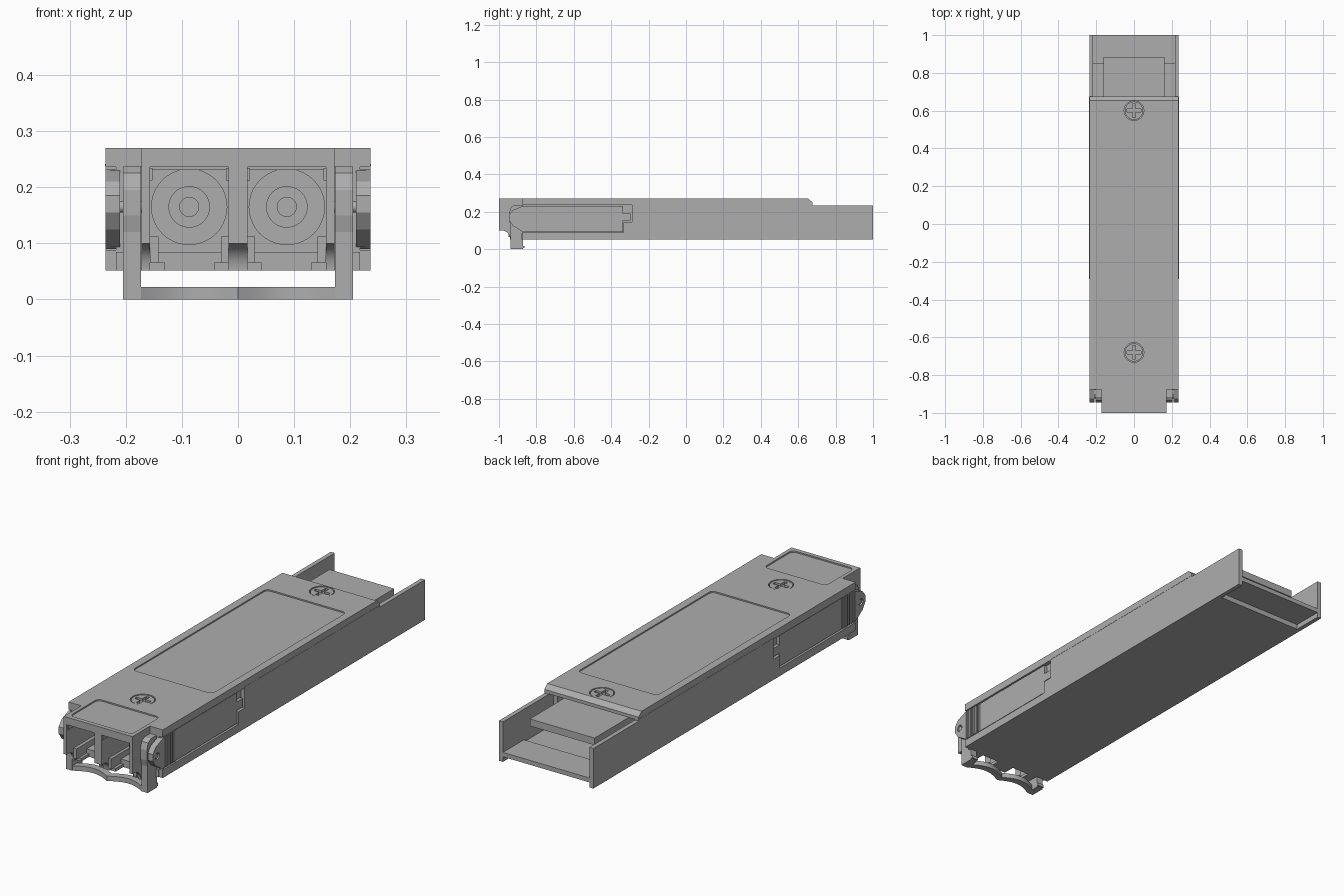
import bpy, bmesh, math
from mathutils import Vector

cube = bpy.data.objects.get("Cube")
if cube:
    bpy.data.objects.remove(cube, do_unlink=True)

metal = bpy.data.materials.new("grey metal")
metal.use_nodes = True
GREY = (0.42, 0.42, 0.42, 1)
metal.diffuse_color = GREY
metal.node_tree.nodes["Principled BSDF"].inputs["Base Color"].default_value = GREY


def prism(name, axis, outline, lo, hi, mirror=False):
    """Extrude a 2D outline along an axis, optionally mirrored across x."""
    def place(p, d):
        return {"x": (d, *p), "y": (p[0], d, p[1]), "z": (*p, d)}[axis]
    bm = bmesh.new()
    face = bm.faces.new([bm.verts.new(place(p, lo)) for p in outline])
    ext = bmesh.ops.extrude_face_region(bm, geom=[face])
    top = [g for g in ext["geom"] if isinstance(g, bmesh.types.BMVert)]
    bmesh.ops.translate(bm, verts=top, vec=Vector(place((0, 0), hi - lo)))
    bmesh.ops.recalc_face_normals(bm, faces=bm.faces)
    mesh = bpy.data.meshes.new(name)
    bm.to_mesh(mesh)
    bm.free()
    obj = bpy.data.objects.new(name, mesh)
    mesh.materials.append(metal)
    bpy.context.collection.objects.link(obj)
    if mirror:
        obj.modifiers.new("mirror", "MIRROR")
    return obj


def box(name, x, y, z, mirror=False):
    return prism(name, "z", [(x[0], y[0]), (x[1], y[0]), (x[1], y[1]), (x[0], y[1])], *z, mirror)


def circle(cx, cy, r, n=40):
    return [(cx + r * math.cos(i * math.tau / n), cy + r * math.sin(i * math.tau / n)) for i in range(n)]


def rounded(hx, y0, y1, r):
    pts = []
    for k, (x, y) in enumerate([(hx - r, y1 - r), (r - hx, y1 - r), (r - hx, y0 + r), (hx - r, y0 + r)]):
        pts += [(x + r * math.cos((k + i / 4) * math.pi / 2), y + r * math.sin((k + i / 4) * math.pi / 2))
                for i in range(5)]
    return pts


def cross(cy, arm, w):
    quarter = [(arm, -w), (arm, w), (w, w)]
    pts = []
    for k in range(4):
        c, s = round(math.cos(k * math.pi / 2)), round(math.sin(k * math.pi / 2))
        pts += [(x * c - y * s, cy + x * s + y * c) for x, y in quarter]
    return pts


def select(obj):
    bpy.ops.object.select_all(action="DESELECT")
    obj.select_set(True)
    bpy.context.view_layer.objects.active = obj


def cut(obj, *cutters):
    select(obj)
    for cutter in cutters:
        mod = obj.modifiers.new("cut", "BOOLEAN")
        mod.operation, mod.solver, mod.object = "DIFFERENCE", "EXACT", cutter
        bpy.ops.object.modifier_apply(modifier=mod.name)
        bpy.data.objects.remove(cutter, do_unlink=True)


def smooth(obj):
    select(obj)
    bpy.ops.object.shade_smooth_by_angle(angle=math.radians(35))


W, NOSE = 0.236, 0.172          # half widths of body and nose
FRONT, SHOULDER, LID_END = -1.0, -0.875, 0.675
TOP, SEAM, BASE = 0.27, 0.236, 0.052
PORT_X, PORT_Z = 0.087, 0.165
SCREWS = (-0.68, 0.6)

# Lid: stepped plate with shallow label recesses, screw wells and chamfered tail
half = [(NOSE, FRONT), (NOSE, SHOULDER), (W, SHOULDER), (W, LID_END)]
lid = prism("lid", "z", half + [(-x, y) for x, y in reversed(half)], SEAM, TOP)
cut(lid,
    prism("label_cutter", "z", rounded(0.2, -0.47, 0.49, 0.02), TOP - 0.006, 0.3),
    prism("nose_label_cutter", "z", rounded(0.155, -0.98, -0.78, 0.02), TOP - 0.006, 0.3),
    *[prism("well_cutter", "z", circle(0, y, 0.052), TOP - 0.012, 0.3) for y in SCREWS],
    prism("tail_cutter", "x", [(0.655, 0.28), (0.655, TOP), (0.676, 0.25), (0.69, 0.25), (0.69, 0.28)], -0.3, 0.3))
for y in SCREWS:
    screw = prism("screw", "z", circle(0, y, 0.048), 0.25, TOP - 0.002)
    cut(screw, prism("slot_cutter", "z", cross(y, 0.036, 0.008), TOP - 0.014, 0.3))
    smooth(screw)

# Lower shell: floor, stepped tail floor and side walls with the latch cut-out
box("floor", (-0.217, 0.217), (-0.88, 0.86), (BASE, 0.085))
box("tail_floor", (-0.217, 0.217), (0.85, 1.0), (0.075, 0.095))
wall = [(SHOULDER, BASE), (1, BASE), (1, 0.233), (LID_END, 0.233), (LID_END, 0.24),
        (-0.29, 0.24), (-0.29, 0.145), (-0.335, 0.145), (-0.335, 0.088), (SHOULDER, 0.088)]
prism("side_wall", "x", wall, 0.216, W, True)
box("seam_groove", (W - 0.004, W + 0.001), (-0.29, LID_END), (0.2375, 0.241), True)
box("inner_wall", (0.195, 0.217), (SHOULDER, 0.64), (0.08, 0.24), True)
box("circuit_board", (-0.162, 0.162), (-0.4, 0.885), (0.185, 0.217))

# Side latches: plate, finger ribs, hooked tab and pointed ear
box("latch_plate", (0.21, 0.232), (-0.78, -0.338), (0.093, 0.232), True)
box("latch_rib_base", (0.21, 0.228), (SHOULDER, -0.78), (0.093, 0.232), True)
for i in range(6):
    y = -0.868 + i * 0.015
    box("latch_rib", (0.22, 0.235), (y, y + 0.009), (0.093, 0.232), True)
box("latch_tab", (0.21, 0.231), (-0.34, -0.296), (0.152, 0.19), True)
ear = prism("latch_ear", "x", [(-0.87, 0.09), (-0.925, 0.125), (-0.945, 0.155), (-0.945, 0.185),
                              (-0.925, 0.21), (-0.87, 0.232)], 0.21, W)
cut(ear, prism("pivot_cutter", "x", circle(-0.913, PORT_Z, 0.015, 24), 0.228, 0.25))
ear.modifiers.new("mirror", "MIRROR")
pin = prism("pivot_pin", "x", circle(-0.913, PORT_Z, 0.01, 24), 0.16, 0.233, True)
smooth(pin)

# Nose: cheeks with a concave lower corner, divider and port linings
curve = [(-0.985 + 0.045 * math.sin(a * math.pi / 12), 0.055 + 0.045 * math.cos(a * math.pi / 12))
         for a in range(7)]
cheek = [(-0.8, SEAM), (FRONT, SEAM), (FRONT, 0.1)] + curve + [(-0.94, BASE), (-0.8, BASE)]
smooth(prism("nose_cheek", "x", cheek, 0.157, NOSE, True))
smooth(prism("nose_divider", "x", cheek, -0.017, 0.017))
box("port_upper_lip", (0.017, 0.157), (-0.99, -0.6), (0.231, SEAM + 0.002), True)
for x in ((0.017, 0.03), (0.142, 0.157)):
    box("port_ledge", x, (-0.95, -0.6), (0.065, 0.112), True)
box("port_key_rail", (0.003, 0.021), (-0.995, -0.7), (0.212, 0.234), True)
box("port_outer_rail", (0.152, 0.171), (-0.995, -0.7), (0.212, 0.234), True)
for x in ((0, 0.042), (0.13, NOSE)):
    box("floor_finger", x, (-0.935, -0.87), (BASE, 0.066), True)
box("port_bulkhead", (-0.2, 0.2), (-0.66, -0.62), (0.08, 0.24))
box("shoulder_face", (0.157, 0.212), (-0.87, -0.84), (BASE, SEAM), True)

# Optical ports: stepped round sleeve with a bored ferrule
for name, r, y in (("port_sleeve", 0.068, -0.72), ("port_ferrule", 0.037, -0.8)):
    part = prism(name, "y", circle(PORT_X, PORT_Z, r), y, -0.64)
    bore = 0.037 if name == "port_sleeve" else 0.017
    cut(part, prism("bore_cutter", "y", circle(PORT_X, PORT_Z, bore), y - 0.02, y + 0.05))
    smooth(part)
    part.modifiers.new("mirror", "MIRROR")

# Bail handle: two arms joined by a twin-scalloped bar
arm = [(-0.938, 0), (-0.872, 0), (-0.872, 0.237), (-0.915, 0.237), (-0.935, 0.225),
       (-0.945, 0.195), (-0.945, 0.15), (-0.938, 0.12)]
prism("bail_arm", "x", arm, 0.173, 0.205, True)
xs = [-0.175 + 0.35 * i / 32 for i in range(33)]
scallop = [0.03 * abs(math.sin(math.pi * x / 0.175)) for x in xs]
bar = [(x, -0.938 + s) for x, s in zip(xs, scallop)]
bar += [(x, -0.905 + s) for x, s in reversed(list(zip(xs, scallop)))]
smooth(prism("bail_bar", "z", bar, 0, 0.022))
box("bail_stop", (0.173, 0.205), (-0.875, -0.863), (0.005, 0.018), True)
